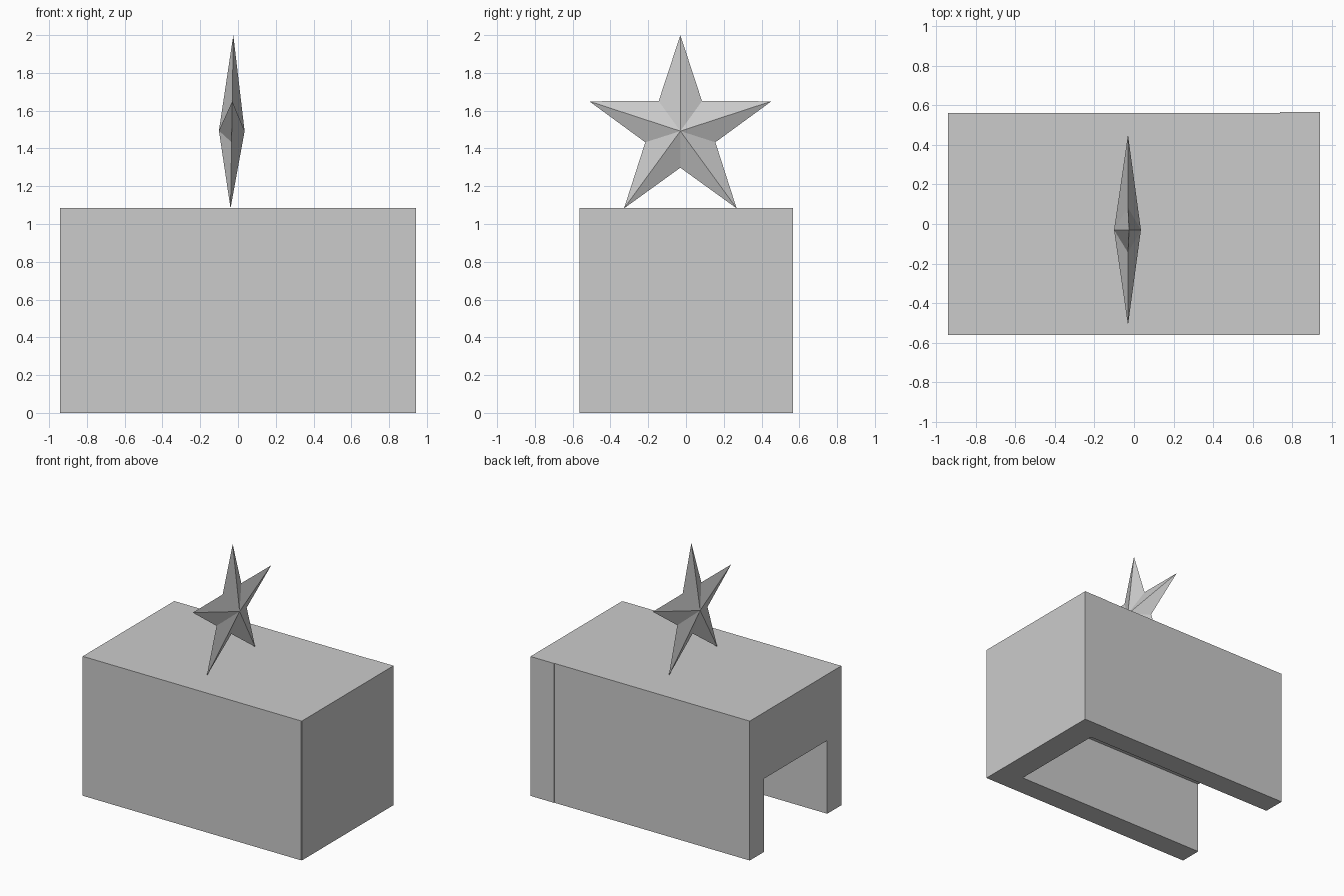
import bpy, bmesh
from math import sin, cos, pi
from mathutils import Matrix

if "Cube" in bpy.data.objects:
    bpy.data.objects.remove(bpy.data.objects["Cube"])


def finish(name, bm):
    bmesh.ops.recalc_face_normals(bm, faces=bm.faces)
    mesh = bpy.data.meshes.new(name)
    bm.to_mesh(mesh)
    bm.free()
    obj = bpy.data.objects.new(name, mesh)
    bpy.context.collection.objects.link(obj)
    return obj


def block(name, x, y, z):
    bm = bmesh.new()
    bmesh.ops.create_cube(bm, size=1)
    for v in bm.verts:
        v.co = [(lo + hi) / 2 + c * (hi - lo)
                for c, (lo, hi) in zip(v.co, (x, y, z))]
    return finish(name, bm)


HEIGHT = 1.085
WALL_IN, WALL_OUT = 0.39, 0.563

# Shelter: two long walls, a closed right end and a thick roof; left end is open
block("front_wall", (-0.943, 0.937), (-WALL_OUT, -WALL_IN), (0, HEIGHT))
block("back_wall", (-0.943, 0.74), (WALL_IN, WALL_OUT), (0, HEIGHT))
block("end_wall", (0.74, 0.943), (-WALL_OUT + 0.003, WALL_OUT + 0.003), (0, HEIGHT))
block("roof", (-0.943, 0.74), (-WALL_IN, WALL_IN), (0.57, HEIGHT))

# Five-pointed faceted star standing on the roof, facing along x
bm = bmesh.new()
rim = []
for i in range(10):
    r = 0.507 if i % 2 == 0 else 0.195
    a = i * pi / 5
    rim.append(bm.verts.new((0, r * sin(a), r * cos(a))))
for depth in (-0.068, 0.068):
    apex = bm.verts.new((depth, 0, 0))
    for i in range(10):
        bm.faces.new((apex, rim[i], rim[(i + 1) % 10]))
star = finish("star", bm)
star.location = (-0.033, -0.03, 1.493)
star.rotation_euler = (0, 0.016, 0)
